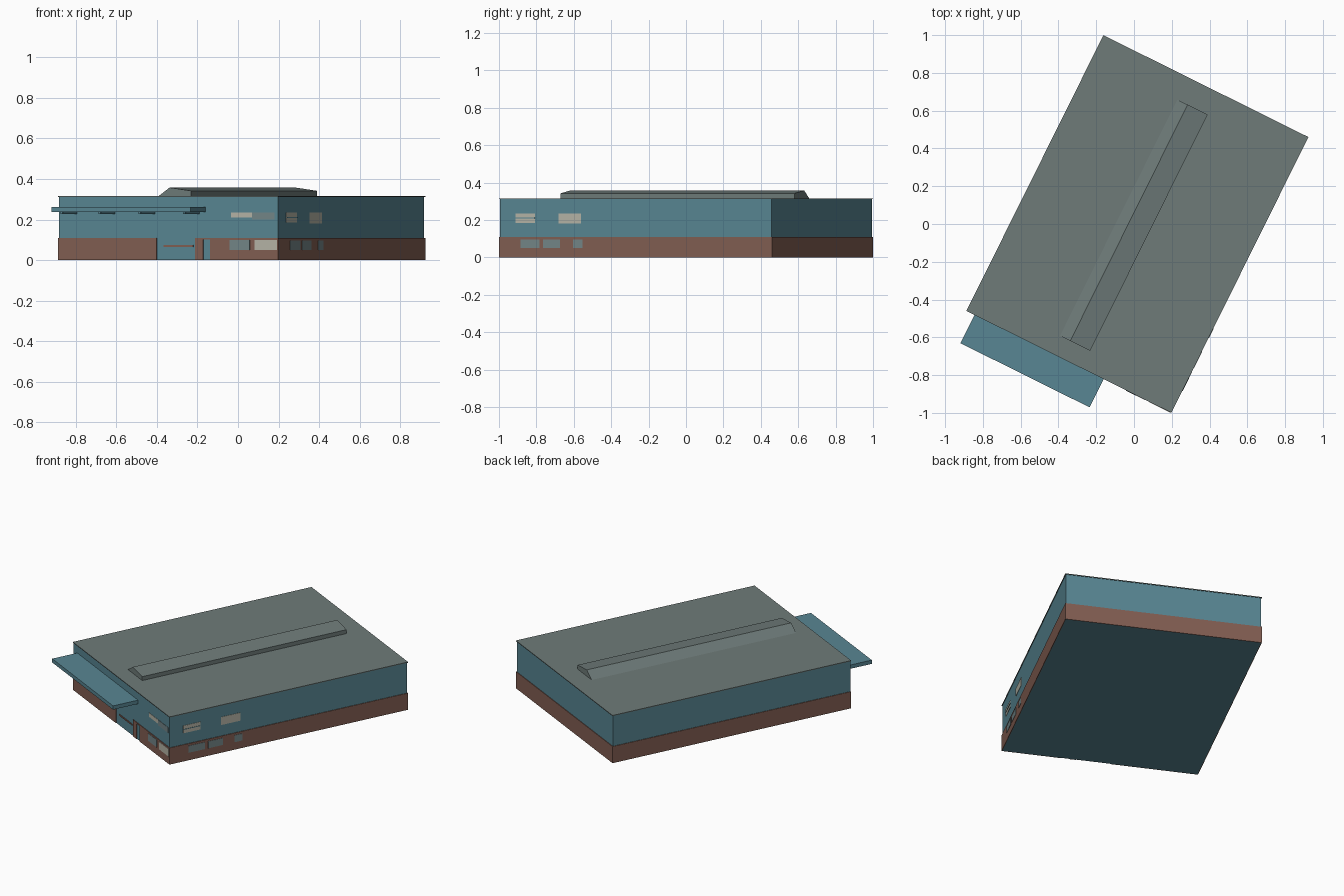
import bpy, math
from mathutils import Matrix

if "Cube" in bpy.data.objects:
    bpy.data.objects.remove(bpy.data.objects["Cube"])

# Whole building is turned about z; parts are laid out in its own u (width) / v (depth) frame
FRAME = Matrix.Translation((0.018, 0.0, 0)) @ Matrix.Rotation(math.radians(-26.42), 4, 'Z')
HU, HV = 0.602, 0.811      # half width and half depth of the walls
T = 0.004                  # thickness of the brick facing


def material(name, rgb):
    m = bpy.data.materials.new(name)
    lin = [((c / 255 + 0.055) / 1.055) ** 2.4 for c in rgb]
    m.diffuse_color = (*lin, 1)
    m.use_nodes = True
    m.node_tree.nodes["Principled BSDF"].inputs["Base Color"].default_value = m.diffuse_color
    return m


TEAL = material("teal cladding", (88, 134, 147))
BRICK = material("red brown brick", (130, 94, 82))
ROOF = material("grey roof", (110, 123, 121))
GLASS = material("grey glass", (116, 134, 136))
CREAM = material("cream pane", (182, 181, 167))


def mesh(name, verts, faces, mat):
    me = bpy.data.meshes.new(name)
    me.from_pydata(verts, [], faces)
    me.transform(FRAME)
    me.materials.append(mat)
    ob = bpy.data.objects.new(name, me)
    bpy.context.collection.objects.link(ob)
    return ob


def box(name, u0, u1, v0, v1, z0, z1, mat):
    verts = [(u, v, z) for z in (z0, z1) for u, v in ((u0, v0), (u1, v0), (u1, v1), (u0, v1))]
    faces = [(3, 2, 1, 0), (4, 5, 6, 7)] + [(i, (i + 1) % 4, (i + 1) % 4 + 4, i + 4) for i in range(4)]
    return mesh(name, verts, faces, mat)


# Main body and roof slab
box("walls", -HU, HU, -HV, HV, 0, 0.311, TEAL)
box("roof_slab", -HU - T, HU + T, -HV - T, HV + T, 0.311, 0.316, ROOF)

# Brick facing: sides, back, and front pieces leaving the entrance and door open
H = 0.11
box("brick_right", HU, HU + T, -HV - T, HV + T, 0, H, BRICK)
box("brick_left", -HU - T, -HU, -HV - T, HV + T, 0, H, BRICK)
box("brick_back", -HU, HU, HV, HV + T, 0, H, BRICK)
for i, (a, b) in enumerate(((-HU, -0.064), (0.148, 0.193), (0.232, HU))):
    box(f"brick_front_{i}", a, b, -HV - T, -HV, 0, H, BRICK)
box("brick_over_door", 0.193, 0.232, -HV - T, -HV, 0.102, H, BRICK)
box("entrance_rail", -0.025, 0.137, -HV - T, -HV, 0.066, 0.075, BRICK)

# Front windows: u range, z range, colour, wall offset
for i, (a, b, z0, z1, mat, off) in enumerate((
        (0.338, 0.45, 0.05, 0.10, GLASS, T), (0.478, 0.60, 0.05, 0.10, CREAM, T),
        (0.344, 0.461, 0.21, 0.236, CREAM, 0), (0.461, 0.584, 0.20, 0.236, GLASS, 0))):
    box(f"front_window_{i}", a, b, -HV - off - 0.002, -HV - off, z0, z1, mat)

# Right side windows
for i, (a, b, z0, z1, mat, off) in enumerate((
        (-0.685, -0.574, 0.05, 0.096, GLASS, T), (-0.551, -0.451, 0.05, 0.096, GLASS, T),
        (-0.372, -0.317, 0.05, 0.096, GLASS, T),
        (-0.719, -0.602, 0.185, 0.235, CREAM, 0), (-0.462, -0.328, 0.182, 0.235, CREAM, 0))):
    box(f"side_window_{i}", HU + off, HU + off + 0.002, a, b, z0, z1, mat)
box("side_window_bar", HU, HU + 0.004, -0.719, -0.602, 0.208, 0.212, TEAL)

# Entrance canopy on thin beams
box("canopy", -0.558, 0.205, -0.982, -HV, 0.237, 0.262, TEAL)
for i, u in enumerate((-0.51, -0.30, -0.08, 0.165)):
    box(f"canopy_beam_{i}", u - 0.006, u + 0.006, -0.97, -HV, 0.229, 0.237, TEAL)

# Rooftop skylight: lopsided ridge profile extruded along the depth
profile = ((-0.105, 0.315), (0.075, 0.315), (0.075, 0.342), (-0.043, 0.358))
verts = [(u, v, z) for v in (-0.712, 0.684) for u, z in profile]
faces = [(0, 1, 2, 3), (7, 6, 5, 4)] + [(i, i + 4, (i + 1) % 4 + 4, (i + 1) % 4) for i in range(4)]
mesh("roof_ridge", verts, faces, ROOF)
